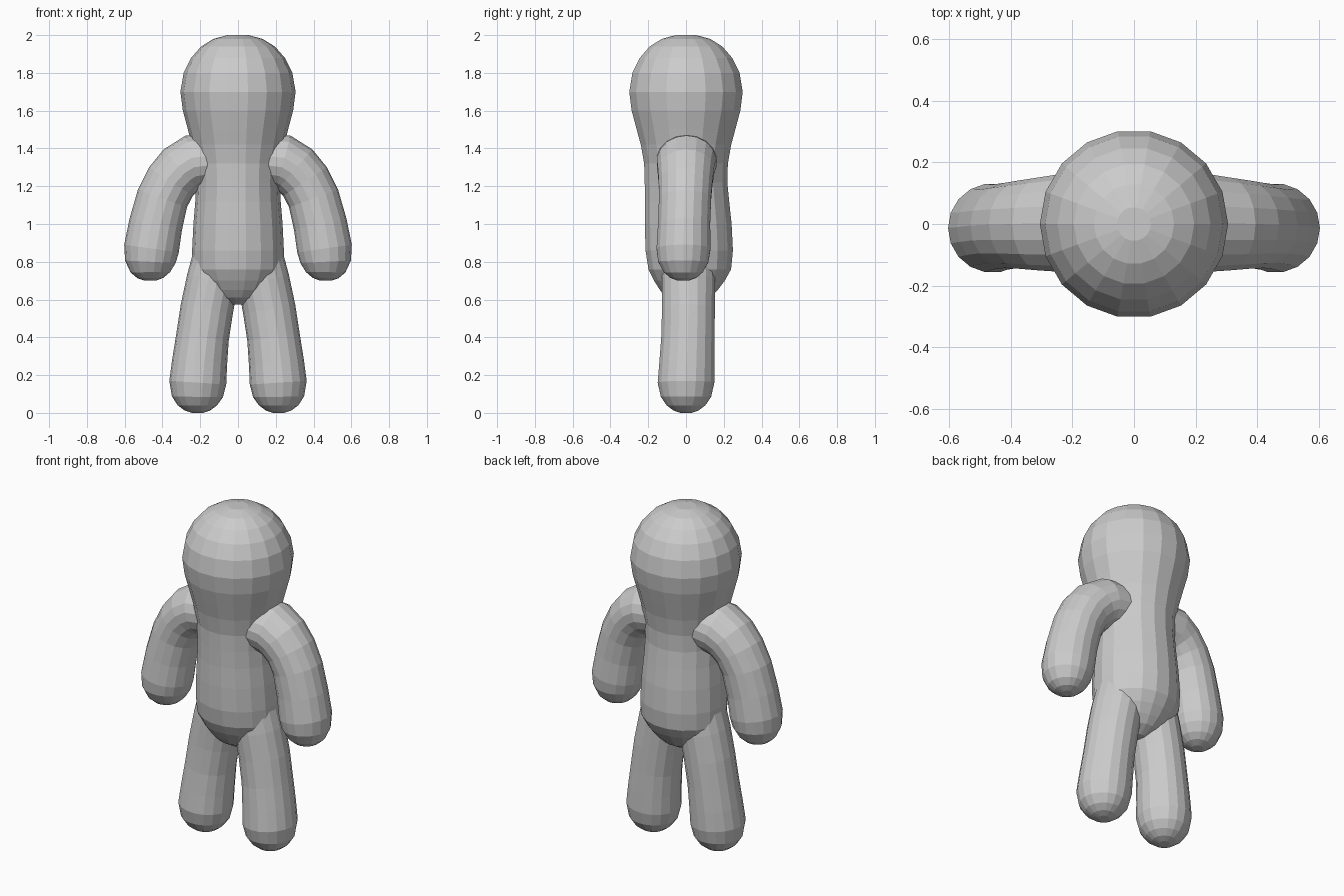
import bpy, bmesh, math
from mathutils import Vector

SIDES = 18


def tube(name, rings, side=1):
    """Loft elliptical rings (x, y, z, radius in plane, radius in y) along a path in the xz plane."""
    bm = bmesh.new()
    pts = [Vector(r[:3]) for r in rings]
    loops = []
    for i, (x, y, z, r, ry) in enumerate(rings):
        d = pts[min(i + 1, len(pts) - 1)] - pts[max(i - 1, 0)]
        n = Vector((-d.z, 0, d.x)).normalized()
        loop = []
        for k in range(SIDES):
            a = 2 * math.pi * k / SIDES
            p = pts[i] + n * r * math.cos(a) + Vector((0, ry * math.sin(a), 0))
            loop.append(bm.verts.new((p.x * side, p.y, p.z)))
        loops.append(loop)
    for a, b in zip(loops, loops[1:]):
        for k in range(SIDES):
            j = (k + 1) % SIDES
            bm.faces.new((a[k], a[j], b[j], b[k]))
    bm.faces.new(loops[0])
    bm.faces.new(loops[-1])
    bmesh.ops.recalc_face_normals(bm, faces=bm.faces)
    me = bpy.data.meshes.new(name)
    bm.to_mesh(me)
    bm.free()
    ob = bpy.data.objects.new(name, me)
    bpy.context.collection.objects.link(ob)
    return ob


# Head and torso in one profile: (z, y centre, x radius, y radius)
trunk = [(0.575, 0.01, 0.05, 0.06), (0.61, 0.012, 0.12, 0.12), (0.65, 0.015, 0.17, 0.155),
         (0.70, 0.018, 0.21, 0.19), (0.76, 0.02, 0.24, 0.222), (0.86, 0.017, 0.243, 0.235),
         (1.00, 0.012, 0.236, 0.233), (1.12, 0.006, 0.226, 0.226), (1.22, 0.0, 0.222, 0.222),
         (1.32, 0.0, 0.226, 0.225), (1.42, 0.0, 0.245, 0.243), (1.50, 0.0, 0.265, 0.265),
         (1.60, 0.0, 0.292, 0.292), (1.70, 0.0, 0.305, 0.305), (1.80, 0.0, 0.288, 0.288),
         (1.88, 0.0, 0.248, 0.248), (1.94, 0.0, 0.195, 0.195), (1.98, 0.0, 0.13, 0.13),
         (2.0, 0.0, 0.055, 0.055)]
body = tube("body", [(0, y, z, rx, ry) for z, y, rx, ry in trunk])

# Arm: bends from the shoulder down to a rounded hand
arm = [(0.08, 0.003, 1.345, 0.14, 0.16), (0.24, 0.003, 1.325, 0.148, 0.16),
       (0.30, 0.0, 1.287, 0.143, 0.152), (0.355, -0.002, 1.225, 0.138, 0.145),
       (0.40, -0.005, 1.135, 0.138, 0.14), (0.435, -0.01, 1.00, 0.142, 0.14),
       (0.458, -0.013, 0.87, 0.146, 0.145), (0.464, -0.014, 0.80, 0.134, 0.135),
       (0.464, -0.014, 0.745, 0.105, 0.105), (0.463, -0.014, 0.715, 0.07, 0.07),
       (0.463, -0.014, 0.70, 0.03, 0.03)]

# Leg: slants outward to a rounded foot
leg = [(0.09, 0.013, 0.86, 0.14, 0.14), (0.135, 0.013, 0.70, 0.138, 0.143),
       (0.165, 0.013, 0.55, 0.14, 0.142), (0.188, 0.01, 0.40, 0.14, 0.143),
       (0.203, 0.005, 0.27, 0.146, 0.148), (0.213, 0.0, 0.16, 0.151, 0.152),
       (0.215, 0.0, 0.085, 0.135, 0.135), (0.215, 0.0, 0.04, 0.104, 0.104),
       (0.215, 0.0, 0.013, 0.068, 0.068), (0.215, 0.0, 0.0, 0.03, 0.03)]

# Merge the mirrored limbs into the body
for name, rings in (("arm", arm), ("leg", leg)):
    for side, label in ((1, "right_"), (-1, "left_")):
        limb = tube(label + name, rings, side)
        mod = body.modifiers.new(label + name, 'BOOLEAN')
        mod.operation = 'UNION'
        mod.solver = 'EXACT'
        mod.object = limb
        bpy.context.view_layer.objects.active = body
        bpy.ops.object.modifier_apply(modifier=mod.name)
        bpy.data.objects.remove(limb)
